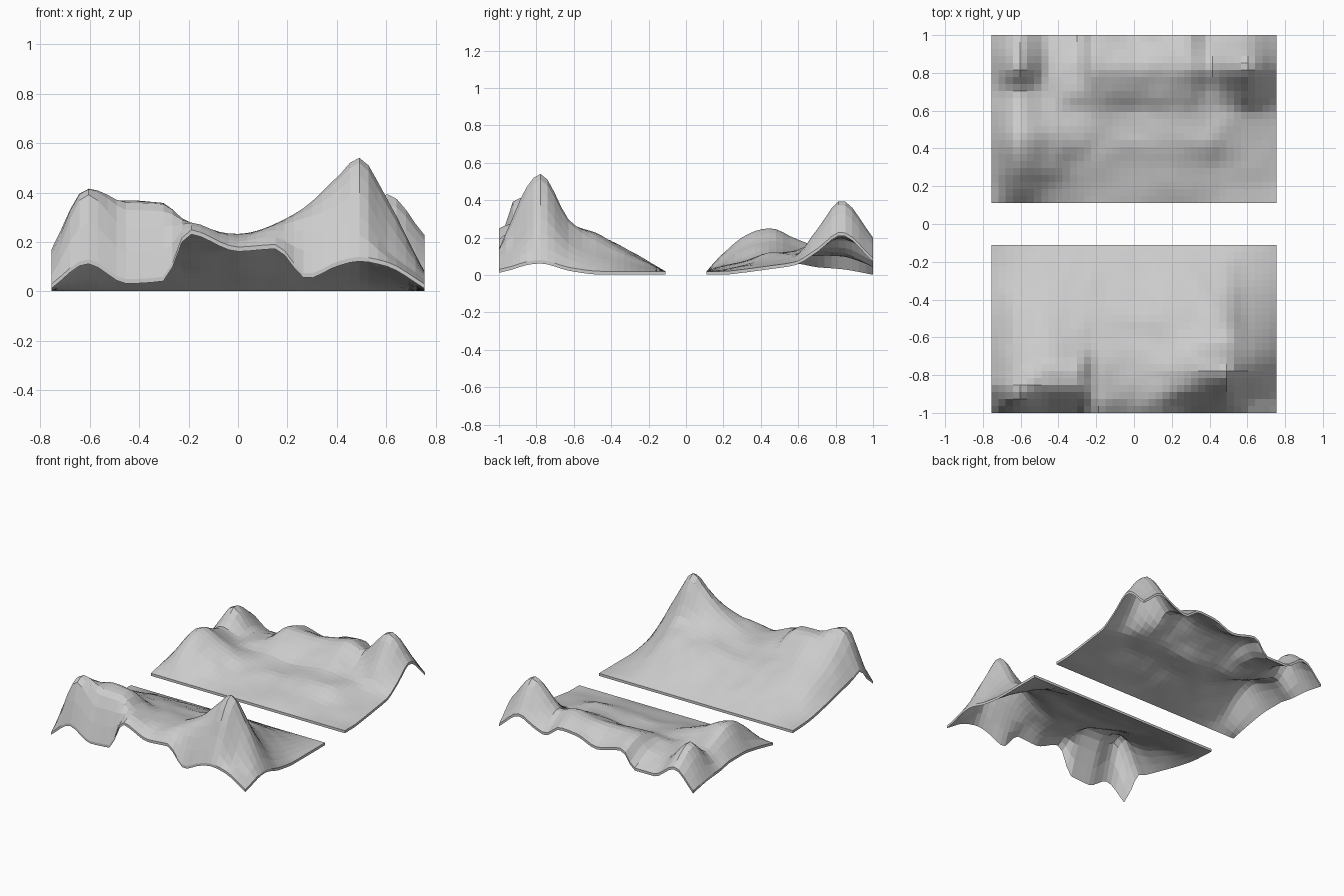
import bpy, bmesh
from mathutils import Vector, noise

if "Cube" in bpy.data.objects:
    bpy.data.objects.remove(bpy.data.objects["Cube"])

THICK = 0.018
HALF_X = 0.755
NX, NY = 40, 24
# x stations shared by every cross-section
XS = (-.755, -.61, -.45, -.3, -.2, 0, .15, .28, .4, .49, .6, .755)


def spline(ts, vs, t):
    """Smooth curve through uneven stations, without overshoot at peaks."""
    n = len(ts)
    i = max(k for k in range(n - 1) if ts[k] <= t + 1e-9)
    h = ts[i + 1] - ts[i]

    def slope(k):
        if k == 0 or k == n - 1:
            a, b = (0, 1) if k == 0 else (n - 2, n - 1)
            return (vs[b] - vs[a]) / (ts[b] - ts[a])
        d0 = (vs[k] - vs[k - 1]) / (ts[k] - ts[k - 1])
        d1 = (vs[k + 1] - vs[k]) / (ts[k + 1] - ts[k])
        return 0 if d0 * d1 <= 0 else 2 * d0 * d1 / (d0 + d1)

    u = (t - ts[i]) / h
    return ((2*u**3 - 3*u**2 + 1) * vs[i] + (u**3 - 2*u**2 + u) * h * slope(i)
            + (3*u**2 - 2*u**3) * vs[i + 1] + (u**3 - u**2) * h * slope(i + 1))


def terrain(name, sections):
    """Loft a terrain sheet through height profiles {y: heights in cm}."""
    ys = sorted(sections)
    bm = bmesh.new()
    rows = []
    for j in range(NY + 1):
        y = ys[0] + (ys[-1] - ys[0]) * j / NY
        row = []
        for i in range(NX + 1):
            x = -HALF_X + 2 * HALF_X * i / NX
            z = spline(ys, [spline(XS, sections[s], x) for s in ys], y) / 100
            # small roughness away from the borders
            if 0 < i < NX and 0 < j < NY:
                z += 0.008 * noise.noise(Vector((x * 9, y * 9, 0.3))) * min(1, z * 8)
            row.append(bm.verts.new((x, y, max(z, THICK))))
        rows.append(row)
    for a, b in zip(rows, rows[1:]):
        for i in range(NX):
            bm.faces.new((a[i], a[i + 1], b[i + 1], b[i]))
    # give the sheet its thickness, straight down
    out = bmesh.ops.extrude_face_region(bm, geom=bm.faces[:], use_keep_orig=True)
    low = [g for g in out["geom"] if isinstance(g, bmesh.types.BMVert)]
    bmesh.ops.translate(bm, verts=low, vec=(0, 0, -THICK))
    bmesh.ops.recalc_face_normals(bm, faces=bm.faces[:])
    me = bpy.data.meshes.new(name)
    bm.to_mesh(me)
    bm.free()
    ob = bpy.data.objects.new(name, me)
    bpy.context.collection.objects.link(ob)
    return ob


FLAT = (2,) * len(XS)

# front sheet: a ramp climbing to a steep ridge and the tallest peak
terrain("front_terrain", {
    -1.00: (3, 13, 5, 6, 25, 18, 19, 7, 12, 14, 12, 3),
    -0.92: (10, 40, 27, 27, 28, 22, 25, 26, 28, 32, 17, 5),
    -0.86: (17, 42, 36, 35, 28, 23, 27, 33, 39, 46, 28, 7),
    -0.78: (14, 34, 37, 36, 27, 23, 27, 35, 46, 54.5, 38, 8),
    -0.62: (10, 23, 27, 24, 22, 21, 23, 26, 28, 29, 20, 4),
    -0.45: (6, 15, 18, 18, 17, 17, 20, 20, 21, 19, 11, 2),
    -0.28: (3, 7, 10, 10, 10, 10, 11, 12, 11, 10, 6, 2),
    -0.11: FLAT,
})

# back sheet: lowland rising to separate rounded hills
terrain("back_terrain", {
    0.11: FLAT,
    0.20: (4, 12, 7, 5, 4, 4, 5, 5, 4, 3, 3, 2),
    0.30: (6, 20, 14, 8, 7, 6, 7, 7, 6, 5, 5, 3),
    0.45: (8, 25, 18, 13, 10, 10, 11, 12, 12, 10, 7, 5),
    0.58: (8, 20, 14, 12, 12, 10, 12, 13, 12, 11, 10, 7),
    0.70: (6, 16, 12, 15, 17, 17, 18, 19, 15, 18, 24, 14),
    0.83: (5, 26, 12, 14, 22, 21, 22, 25, 22, 30, 40, 23),
    1.00: (2, 15, 6, 6, 17, 13, 18, 19, 12, 15, 20, 9),
})
